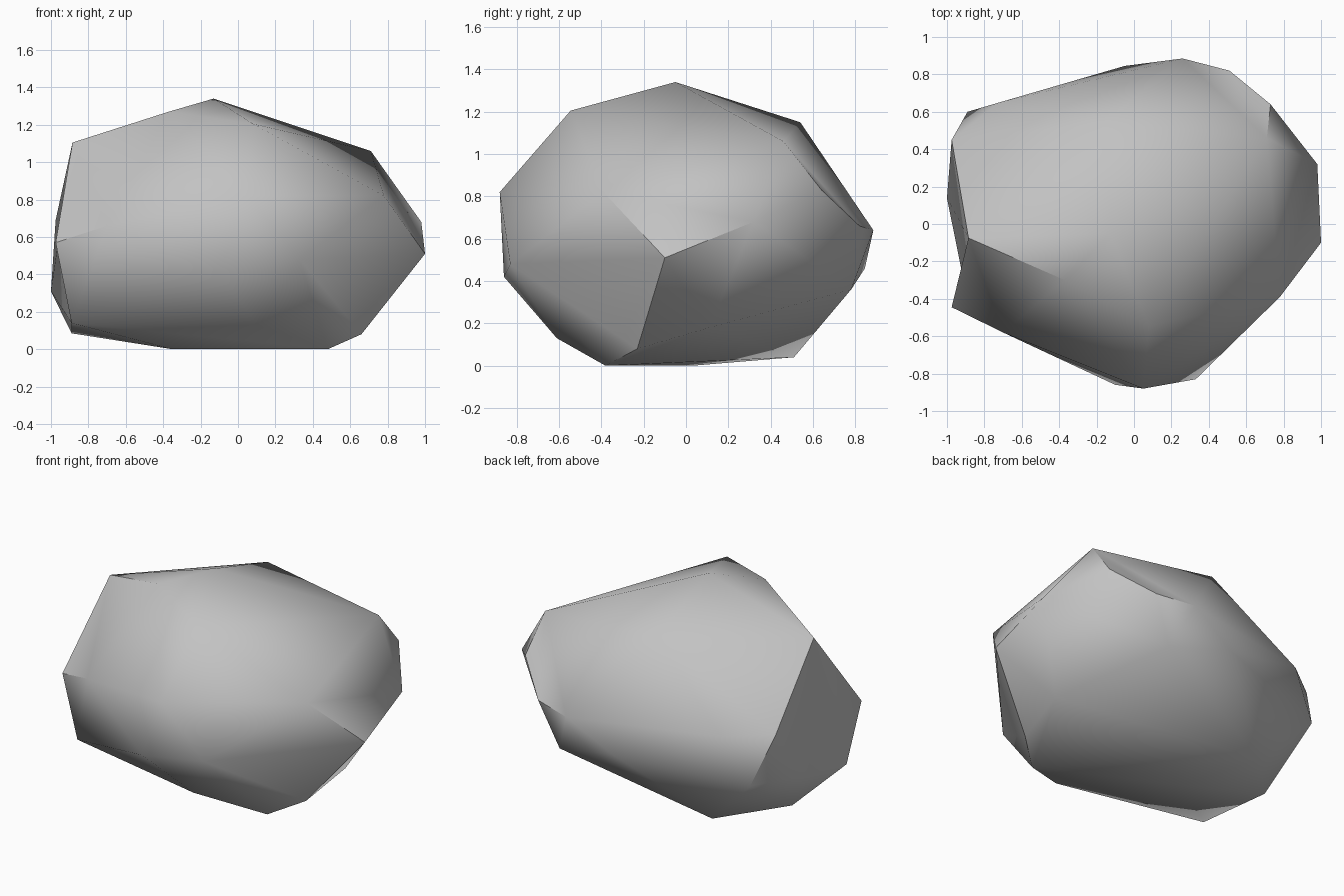
import bpy
import bmesh
import math
from mathutils import Vector

cube = bpy.data.objects.get("Cube")
if cube:
    bpy.data.objects.remove(cube, do_unlink=True)

# Corners of the boulder, grouped from the peak down to the ground
crown = [(-.13, -.05, 1.34), (-.37, -.3, 1.27), (.08, -.545, 1.205),
         (-.16, .54, 1.15), (-.885, -.075, 1.105), (.71, .46, 1.06)]
shoulder = [(.05, -.88, .82), (.78, -.39, .82), (.73, .64, .83),
            (.98, .32, .68), (-.72, .65, .68), (-.975, .45, .69),
            (.51, .82, .66), (.26, .885, .64), (-.7, -.58, .66)]
girdle = [(1, -.1, .51), (.33, -.83, .48), (-.05, .845, .46),
          (-.1, -.86, .42), (-.89, .6, .38), (.38, .78, .36),
          (-1, .14, .31)]
base = [(.71, .11, .18), (-.89, -.41, .14), (.1, -.61, .13),
        (-.89, .16, .085), (.66, -.23, .08), (-.55, .51, .04),
        (.48, -.38, 0), (-.35, .03, 0)]
# Knob standing out of the front right flank
knob = (-.975, -.445, .57)


def make_material(name, colour, roughness):
    mat = bpy.data.materials.new(name)
    mat.use_nodes = True
    mat.diffuse_color = colour
    shader = next(n for n in mat.node_tree.nodes if n.type == "BSDF_PRINCIPLED")
    shader.inputs["Base Color"].default_value = colour
    shader.inputs["Roughness"].default_value = roughness
    return mat


def pull_out(bm, tip):
    """Raise the facet nearest to the tip into a point."""
    tip = Vector(tip)
    facet = min(bm.faces, key=lambda f: (f.calc_center_median() - tip).length)
    poked = bmesh.ops.poke(bm, faces=[facet])
    poked["verts"][0].co = tip


def make_boulder(name, corners, tip, material):
    """Wrap the corner points in a faceted skin and shade it softly."""
    bm = bmesh.new()
    for corner in corners:
        bm.verts.new(corner)
    bmesh.ops.convex_hull(bm, input=list(bm.verts))
    loose = [v for v in bm.verts if not v.link_faces]
    bmesh.ops.delete(bm, geom=loose, context="VERTS")
    pull_out(bm, tip)
    bmesh.ops.recalc_face_normals(bm, faces=list(bm.faces))
    mesh = bpy.data.meshes.new(name)
    bm.to_mesh(mesh)
    bm.free()
    mesh.materials.append(material)
    boulder = bpy.data.objects.new(name, mesh)
    bpy.context.collection.objects.link(boulder)
    for other in bpy.context.selected_objects:
        other.select_set(False)
    boulder.select_set(True)
    bpy.context.view_layer.objects.active = boulder
    bpy.ops.object.shade_smooth_by_angle(angle=math.radians(42))
    return boulder


# Single grey stone, worn smooth apart from its hardest breaks
stone = make_material("stone grey", (.54, .54, .54, 1), .9)
make_boulder("boulder", crown + shoulder + girdle + base, knob, stone)
